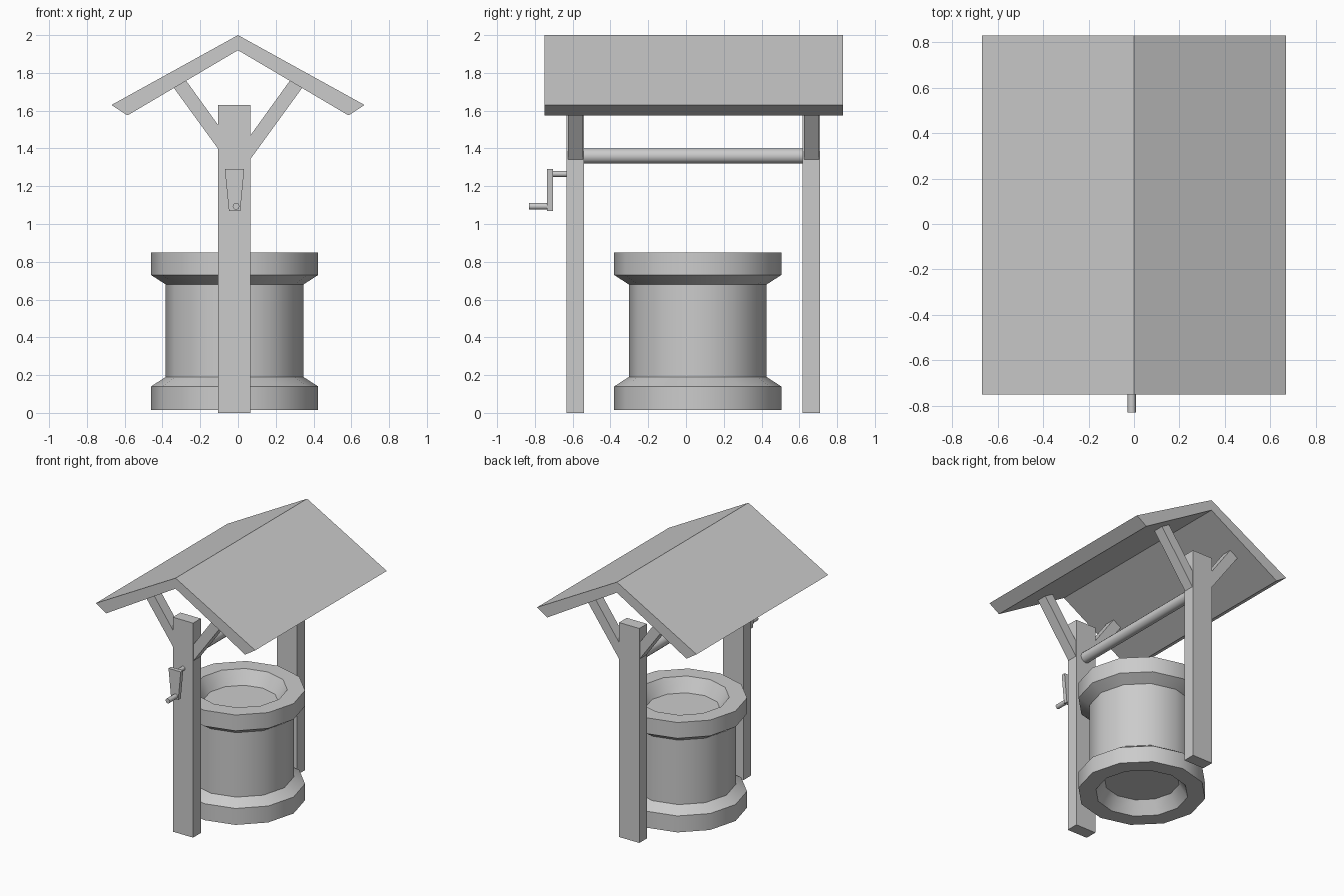
import bpy, bmesh, math

if "Cube" in bpy.data.objects:
    bpy.data.objects.remove(bpy.data.objects["Cube"])

CX, CY = -0.018, 0.062   # axis of the well


def make_object(name, bm, smooth=False):
    bmesh.ops.recalc_face_normals(bm, faces=bm.faces)
    mesh = bpy.data.meshes.new(name)
    bm.to_mesh(mesh)
    bm.free()
    ob = bpy.data.objects.new(name, mesh)
    bpy.context.collection.objects.link(ob)
    if smooth:
        bpy.ops.object.select_all(action='DESELECT')
        ob.select_set(True)
        bpy.context.view_layer.objects.active = ob
        bpy.ops.object.shade_smooth_by_angle(angle=math.radians(35))
    return ob


def prism(name, profile, y0, y1):
    """Extrude an (x, z) outline along y."""
    bm = bmesh.new()
    face = bm.faces.new([bm.verts.new((x, y0, z)) for x, z in profile])
    ext = bmesh.ops.extrude_face_region(bm, geom=[face], use_keep_orig=True)
    verts = [v for v in ext['geom'] if isinstance(v, bmesh.types.BMVert)]
    bmesh.ops.translate(bm, verts=verts, vec=(0, y1 - y0, 0))
    return make_object(name, bm)


def rod(name, x, z, radius, y0, y1, sides=12):
    bm = bmesh.new()
    bmesh.ops.create_cone(bm, cap_ends=True, segments=sides, radius1=radius,
                          radius2=radius, depth=y1 - y0)
    for v in bm.verts:
        v.co = (x + v.co.x, (y0 + y1) / 2 + v.co.z, z + v.co.y)
    return make_object(name, bm, True)


def lathe(name, profile, sides):
    """Rings of (radius, z), capped at both ends."""
    bm = bmesh.new()
    rings = []
    for r, z in profile:
        rings.append([bm.verts.new((CX + r * math.cos(2 * math.pi * i / sides),
                                    CY + r * math.sin(2 * math.pi * i / sides), z))
                      for i in range(sides)])
    for a, b in zip(rings, rings[1:]):
        for i in range(sides):
            j = (i + 1) % sides
            bm.faces.new((a[i], a[j], b[j], b[i]))
    bm.faces.new(rings[0])
    bm.faces.new(rings[-1])
    return make_object(name, bm, True)


# well wall, with a shallow recess at top and bottom
lathe("well_wall", [(0.26, 0.11), (0.32, 0.015), (0.4425, 0.015), (0.4425, 0.14),
                    (0.365, 0.19), (0.365, 0.68), (0.4425, 0.73), (0.4425, 0.85),
                    (0.32, 0.85), (0.26, 0.75)], 12)

# gabled roof
prism("roof", [(0, 2.0), (0.67, 1.63), (0.585, 1.575), (0, 1.92),
               (-0.585, 1.575), (-0.67, 1.63)], -0.75, 0.83)

# posts with a pair of braces each
for end, y0, y1 in (("front", -0.632, -0.54), ("back", 0.618, 0.71)):
    prism(end + "_post", [(-0.105, 0), (0.065, 0), (0.065, 1.63), (-0.105, 1.63)], y0, y1)
    for side, s in (("left", -1), ("right", 1)):
        outline = [(0.063, 1.34), (0.345, 1.728), (0.28, 1.766), (0.063, 1.465)]
        prism(f"{end}_{side}_brace", [(s * x, z) for x, z in outline],
              y0 + 0.006, y1 - 0.006)

# winding bar and crank
rod("winding_bar", CX, 1.36, 0.041, -0.54, 0.62)
rod("crank_shaft", CX, 1.265, 0.016, -0.71, -0.63)
prism("crank_arm", [(-0.07, 1.29), (0.033, 1.29), (0.012, 1.07), (-0.048, 1.07)],
      -0.735, -0.705)
rod("crank_handle", -0.01, 1.094, 0.018, -0.83, -0.735)
